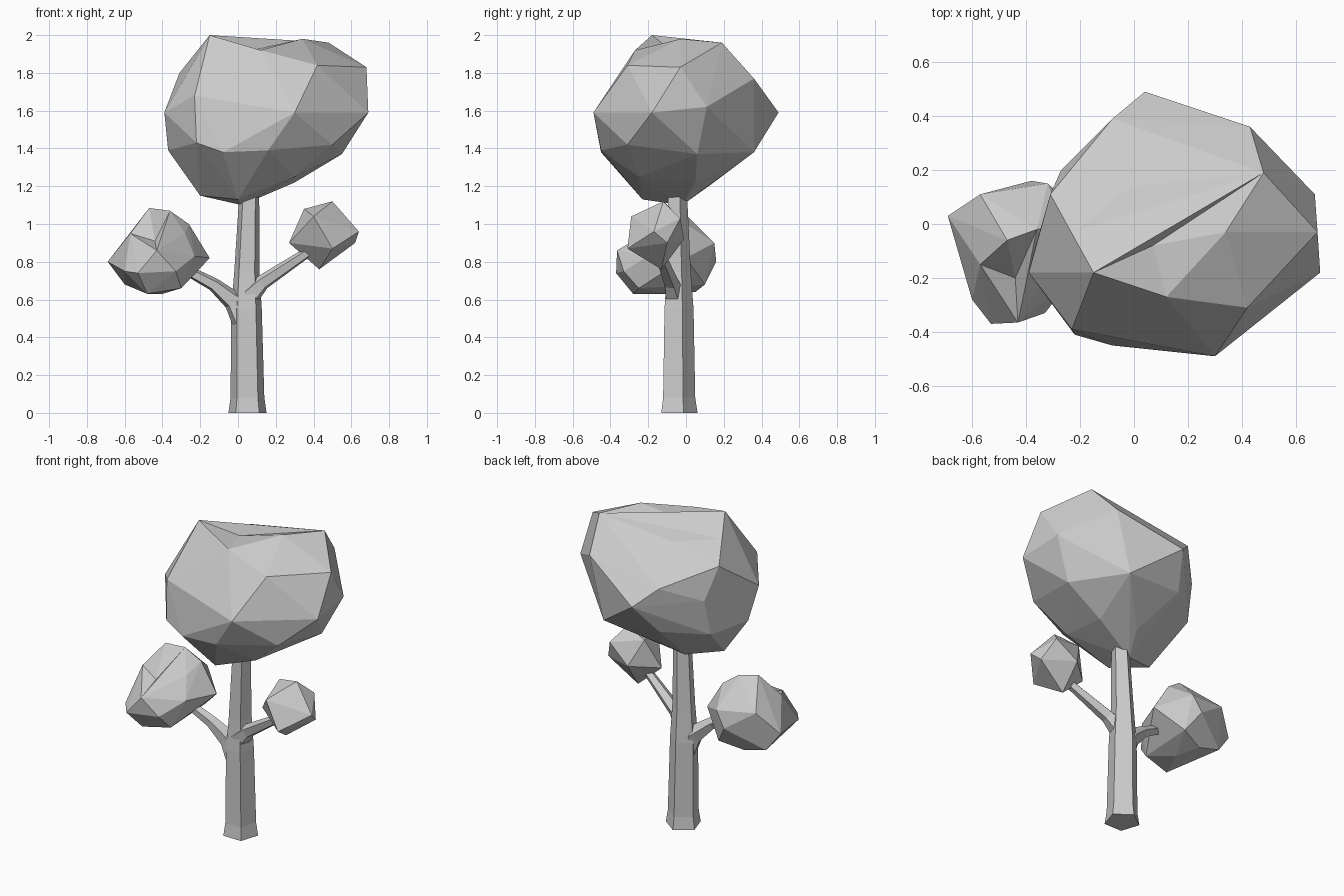
import bpy, bmesh, math
from mathutils import Vector

if "Cube" in bpy.data.objects:
    bpy.data.objects.remove(bpy.data.objects["Cube"])


def finish(name, bm):
    bmesh.ops.recalc_face_normals(bm, faces=bm.faces)
    mesh = bpy.data.meshes.new(name)
    bm.to_mesh(mesh)
    bm.free()
    obj = bpy.data.objects.new(name, mesh)
    bpy.context.collection.objects.link(obj)
    return obj


def limb(name, path, sides=5):
    """Five-sided tapered tube through (x, y, z, radius) stations."""
    bm = bmesh.new()
    pts = [Vector(p[:3]) for p in path]
    rings = []
    for i, p in enumerate(pts):
        t = pts[min(i + 1, len(pts) - 1)] - pts[max(i - 1, 0)]
        q = Vector((0, 0, 1)).rotation_difference(t)
        if p.z == 0:
            q.identity()
        ring = []
        for k in range(sides):
            a = math.pi / 2 + k * math.tau / sides
            ring.append(bm.verts.new(p + q @ Vector((math.cos(a), math.sin(a), 0)) * path[i][3]))
        rings.append(ring)
    for a, b in zip(rings, rings[1:]):
        for k in range(sides):
            j = (k + 1) % sides
            bm.faces.new((a[k], a[j], b[j], b[k]))
    bm.faces.new(rings[0])
    bm.faces.new(rings[-1])
    return finish(name, bm)


def clump(name, points, dents=()):
    """Faceted foliage wrapped around corner points, with hollows pushed in at dents."""
    bm = bmesh.new()
    for p in points:
        bm.verts.new(p)
    bmesh.ops.convex_hull(bm, input=bm.verts[:])
    bmesh.ops.delete(bm, geom=[v for v in bm.verts if not v.link_faces], context='VERTS')
    for d in map(Vector, dents):
        edge = min(bm.edges, key=lambda e: ((e.verts[0].co + e.verts[1].co) / 2 - d).length)
        merged = bmesh.utils.face_join(list(edge.link_faces))
        if merged:
            bmesh.ops.poke(bm, faces=[merged])['verts'][0].co = d
    return finish(name, bm)


# Trunk and branches
limb("trunk", [(.05, -.045, 0, .106), (.05, -.045, .08, .094), (.045, -.045, .55, .085),
               (.047, -.045, .75, .07), (.06, -.05, 1.17, .055)])
limb("left_branch", [(.03, -.06, .47, .06), (-.02, -.06, .59, .058),
                     (-.13, -.08, .68, .037), (-.3, -.1, .77, .027)])
limb("right_branch", [(.06, -.06, .62, .06), (.13, -.08, .69, .042), (.4, -.15, .87, .026)])

# Crown
clump("crown", [
    (.12, -.27, 1.92), (.42, -.31, 1.84), (.3, -.49, 1.59), (.16, -.45, 1.39),
    (-.08, -.45, 1.38), (-.22, -.41, 1.43), (-.23, -.39, 1.68), (-.39, -.18, 1.59),
    (-.37, -.1, 1.39), (-.31, .11, 1.8), (-.2, -.1, 1.15), (0, -.23, 1.13),
    (.02, -.02, 1.1), (-.15, -.18, 2.0), (-.22, -.03, 1.9),
    (.34, -.03, 1.98), (.48, .19, 1.96),
    (.68, -.03, 1.83), (.67, .11, 1.62), (.69, -.18, 1.59), (.43, .36, 1.77),
    (.04, .49, 1.59), (.55, .06, 1.37), (.33, .36, 1.38), (.5, -.31, 1.42),
    (-.27, .2, 1.6), (-.08, .39, 1.7), (-.05, .34, 1.4), (-.28, .15, 1.37),
    (.3, .05, 1.22), (.08, .12, 1.2), (.3, -.25, 1.25)],
    dents=[(.07, -.08, 1.92), (-.01, .14, 1.89)])

# Left foliage with a hollow on its front
clump("left_foliage", [
    (-.69, .03, .8), (-.57, .11, .93), (-.47, -.06, 1.085), (-.36, -.02, 1.07),
    (-.38, .16, .8), (-.32, .15, .9), (-.26, 0, 1.0), (-.15, 0, .82), (-.3, .1, .68),
    (-.45, .05, .64), (-.6, .05, .68), (-.57, -.15, .95), (-.28, -.12, .95),
    (-.6, -.28, .75), (-.53, -.37, .74), (-.43, -.365, .86), (-.33, -.33, .75),
    (-.48, -.28, .63), (-.3, -.25, .66), (-.23, -.2, .83), (-.4, -.1, .63)],
    dents=[(-.44, -.2, .91)])

# Right foliage
clump("right_foliage", [
    (.5, -.12, 1.12), (.35, -.08, 1.08), (.4, -.29, 1.04), (.64, -.17, .96),
    (.62, -.1, .9), (.43, -.13, .76), (.27, -.14, .9), (.5, -.31, .87),
    (.56, -.03, 1.03), (.42, -.01, .92)])
